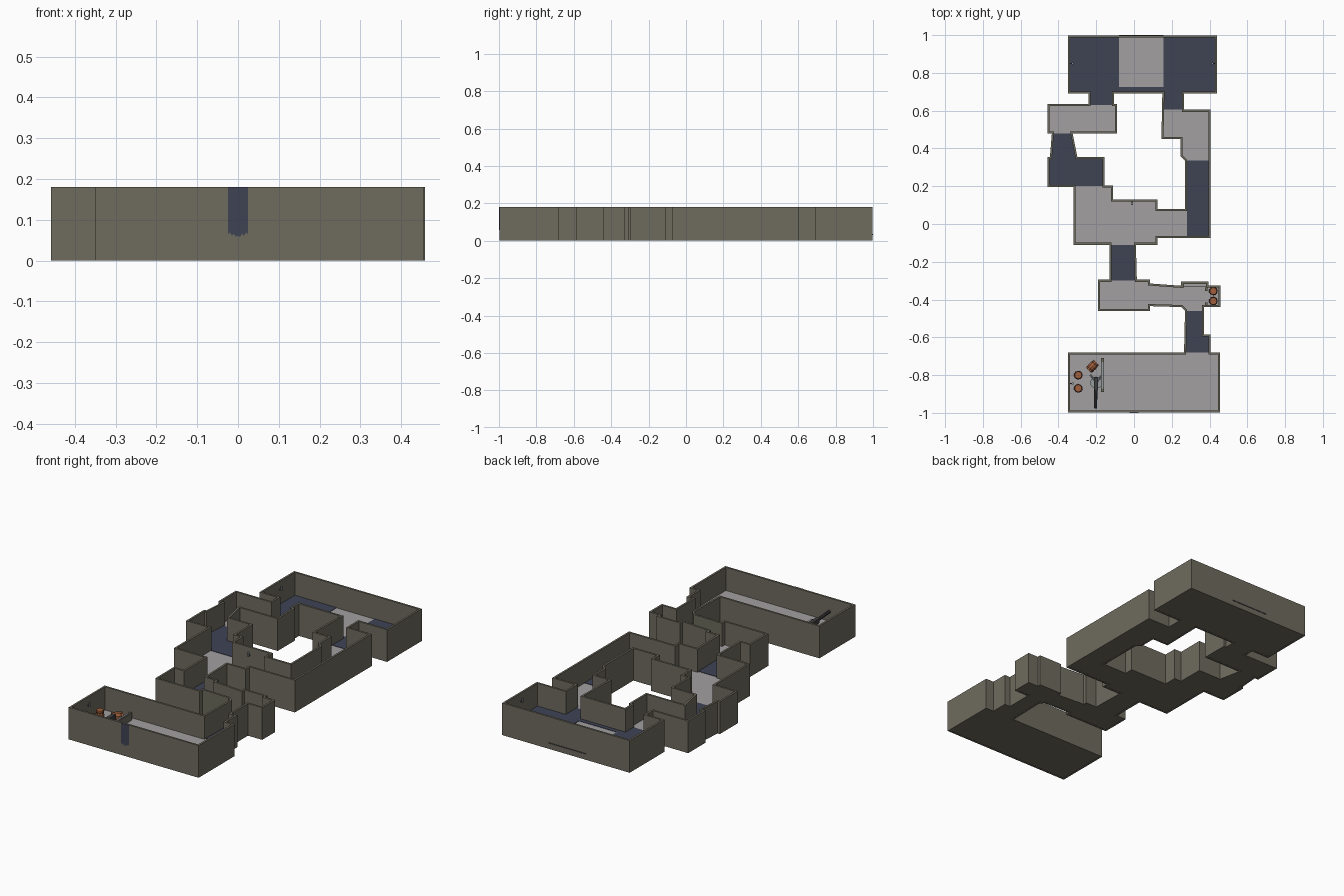
import bpy, bmesh, math
from mathutils import Vector, Matrix
from mathutils.geometry import tessellate_polygon

if "Cube" in bpy.data.objects:
    bpy.data.objects.remove(bpy.data.objects["Cube"])

FLOOR, TOP, T = 0.05, 0.18, 0.011


def material(name, *rgb):
    m = bpy.data.materials.new(name)
    m.diffuse_color = (*[(c / 255 / 12.92 if c < 10 else ((c / 255 + .055) / 1.055) ** 2.4) for c in rgb], 1)
    m.use_nodes = True
    m.node_tree.nodes["Principled BSDF"].inputs["Base Color"].default_value = m.diffuse_color
    return m


WALL = material("olive stone", 110, 107, 94)
GREY = material("pale floor", 163, 160, 161)
SLATE = material("slate blue", 62, 67, 84)
RUST = material("rust brown", 160, 95, 60)
HOOP = material("dark hoop", 75, 50, 38)
IRON = material("dark iron", 62, 63, 62)
STEEL = material("light steel", 150, 156, 160)


def finish(name, bm, mat, recalc=True):
    if recalc:
        bmesh.ops.recalc_face_normals(bm, faces=bm.faces)
    me = bpy.data.meshes.new(name)
    bm.to_mesh(me)
    bm.free()
    me.materials.append(mat)
    ob = bpy.data.objects.new(name, me)
    bpy.context.collection.objects.link(ob)
    return ob


def prism(name, pts, z0, z1, mat):
    bm = bmesh.new()
    f = bm.faces.new([bm.verts.new((x, y, z0)) for x, y in pts])
    ext = bmesh.ops.extrude_face_region(bm, geom=[f])
    bmesh.ops.translate(bm, verts=[v for v in ext["geom"] if isinstance(v, bmesh.types.BMVert)],
                        vec=(0, 0, z1 - z0))
    return finish(name, bm, mat)


def box(name, x0, x1, y0, y1, z0, z1, mat):
    return prism(name, [(x0, y0), (x1, y0), (x1, y1), (x0, y1)], z0, z1, mat)


def cylinder(name, a, b, r, mat, r2=None, n=10):
    a, b = Vector(a), Vector(b)
    d = b - a
    bm = bmesh.new()
    bmesh.ops.create_cone(bm, cap_ends=True, segments=n, radius1=r, radius2=r if r2 is None else r2,
                          depth=d.length,
                          matrix=Matrix.Translation((a + b) / 2) @ d.to_track_quat('Z', 'Y').to_matrix().to_4x4())
    return finish(name, bm, mat)


# outer outline of all rooms, clockwise, then the enclosed courtyard gap
outer = [(-.35, .998), (.44, .998), (.44, .69), (.265, .69), (.265, .605), (.405, .605), (.405, -.075),
         (.125, -.075), (.125, -.11), (.01, -.11), (.015, -.295), (.085, -.295), (.085, -.315), (.25, -.327),
         (.25, -.305), (.395, -.305), (.395, -.325), (.458, -.325), (.458, -.44), (.37, -.44), (.37, -.585),
         (.405, -.585), (.405, -.68), (.455, -.68), (.455, -.998), (-.35, -.998), (-.35, -.68), (.265, -.68),
         (.27, -.46), (.25, -.44), (.085, -.435), (.085, -.46), (-.19, -.46), (-.19, -.295), (-.13, -.295),
         (-.13, -.11), (-.32, -.11), (-.32, .195), (-.458, .195), (-.458, .355), (-.445, .355), (-.435, .48),
         (-.458, .48), (-.458, .635), (-.24, .635), (-.24, .69), (-.35, .69)]
gap = [(-.105, .69), (.15, .69), (.145, .45), (.245, .45), (.245, .36), (.27, .335), (.27, .08), (.125, .08),
       (.125, .13), (-.11, .13), (-.11, .205), (-.155, .205), (-.155, .355), (-.30, .355), (-.325, .48),
       (-.09, .48), (-.09, .635), (-.105, .635)]


def offset(loop, t):
    res = []
    for i, p in enumerate(loop):
        a, p, b = Vector(loop[i - 1]), Vector(p), Vector(loop[(i + 1) % len(loop)])
        d1, d2 = (p - a).normalized(), (b - p).normalized()
        n1, n2 = Vector((d1.y, -d1.x)), Vector((d2.y, -d2.x))
        res.append(p + (n1 + n2) * t / (1 + n1.dot(n2)))
    return res


# walls: closed rings of rectangular section
def wall(name, loop, t):
    bm = bmesh.new()
    rings = [[bm.verts.new((p[0], p[1], z)) for p in pts]
             for pts, z in ((loop, 0), (loop, TOP), (offset(loop, t), TOP), (offset(loop, t), 0))]
    n = len(loop)
    for k in range(4):
        r, s = rings[k], rings[(k + 1) % 4]
        for i in range(n):
            j = (i + 1) % n
            bm.faces.new((r[i], r[j], s[j], s[i]))
    return finish(name, bm, WALL)


wall("outer_walls", outer, T)
wall("courtyard_walls", gap, -T)


# floor and underside sheets, filled between the two outlines
def sheet(name, z, t, mat, up):
    loops = [[Vector((p[0], p[1], z)) for p in l] for l in (offset(outer, t), offset(gap, -t))]
    bm = bmesh.new()
    vs = [bm.verts.new(p) for l in loops for p in l]
    for tri in tessellate_polygon(loops):
        f = bm.faces.new([vs[i] for i in tri])
        f.normal_update()
        if (f.normal.z > 0) != up:
            f.normal_flip()
    return finish(name, bm, mat, False)


sheet("pale_floor", FLOOR, T * .5, GREY, True)
sheet("underside", 0.001, T * .5, WALL, False)

# slate floor areas
for x0, x1, y0, y1 in ((-.345, -.08, .695, .99), (.155, .435, .695, .99), (-.08, .155, .695, .725),
                       (-.235, -.11, .63, .695), (.155, .26, .605, .695), (-.452, -.16, .2, .35),
                       (.28, .4, -.07, .335), (-.125, .007, -.3, -.11), (.272, .365, -.68, -.46),
                       (.365, .4, -.68, -.59)):
    box("slate_floor", x0, x1, y0, y1, FLOOR - .003, FLOOR + .002, SLATE)
prism("slate_floor_passage", [(-.44, .35), (-.305, .35), (-.328, .48), (-.432, .48)],
      FLOOR - .003, FLOOR + .002, SLATE)

# floor slab edge showing through the rear wall
box("rear_slab_edge", -.08, .155, .99, 1.0, .03, .036, IRON)

# hanging cloth on the front wall, ragged hem
bm = bmesh.new()
hem = [(-.025 + .05 * i / 10, .056 + .006 * (i % 2) + .008 * abs(i - 5) / 5) for i in range(11)]
bm.faces.new([bm.verts.new((x, -1, z)) for x, z in hem + [(.025, TOP), (-.025, TOP)]])
e = bmesh.ops.extrude_face_region(bm, geom=bm.faces[:])
bmesh.ops.translate(bm, verts=[v for v in e["geom"] if isinstance(v, bmesh.types.BMVert)], vec=(0, .004, 0))
finish("front_cloth", bm, SLATE)


# barrels
def barrel(a, d):
    a, d = Vector(a), Vector(d)
    mid = a + d / 2
    cylinder("barrel_lower", a, mid, .019, RUST, .023)
    cylinder("barrel_upper", mid, a + d, .023, RUST, .019)
    for k in (.2, .8):
        cylinder("barrel_hoop", a + d * (k - .04), a + d * (k + .04), .0222, HOOP)


for x, y in ((-.295, -.8), (-.295, -.87), (.42, -.355), (.42, -.408)):
    barrel((x, y, FLOOR), (0, 0, .055))
barrel((-.24, -.775, FLOOR + .023), (.04, .042, 0))

# low barricade beside the swivel gun
box("barricade", -.175, -.158, -.89, -.71, FLOOR, FLOOR + .04, WALL)
box("barricade_cap", -.171, -.162, -.87, -.73, FLOOR + .04, FLOOR + .044, STEEL)

# swivel gun: base, post, body and long barrel
cylinder("gun_base", (-.2, -.84, FLOOR), (-.2, -.84, FLOOR + .012), .032, STEEL, n=12)
cylinder("gun_post", (-.2, -.84, FLOOR), (-.2, -.84, FLOOR + .045), .011, IRON)
box("gun_body", -.212, -.19, -.88, -.81, FLOOR + .035, FLOOR + .06, IRON)
cylinder("gun_barrel", (-.202, -.87, FLOOR + .05), (-.204, -.975, FLOOR + .06), .009, IRON)
for s in (-1, 1):
    cylinder("gun_leg", (-.2, -.84, FLOOR + .025), (-.2 + s * .03, -.8, FLOOR), .005, STEEL, n=6)

# ledges in the side alcove
box("alcove_ledge", .262, .384, -.332, -.316, FLOOR, FLOOR + .035, WALL)
box("alcove_ledge_top", .266, .38, -.329, -.318, FLOOR + .035, FLOOR + .038, GREY)
for y in (-.345, -.425):
    box("alcove_post", .375, .388, y - .01, y + .01, FLOOR, FLOOR + .05, WALL)

# wall lamps
for x, y, dx, dy in ((-.339, .85, 1, 0), (.429, .85, -1, 0), (-.339, -.845, 1, 0), (-.01, .119, 0, -1)):
    cylinder("lamp_arm", (x, y, .135), (x + dx * .015, y + dy * .015, .14), .003, IRON, n=6)
    cylinder("lamp_head", (x + dx * .014, y + dy * .014, .135), (x + dx * .014, y + dy * .014, .155), .006, STEEL, n=8)
